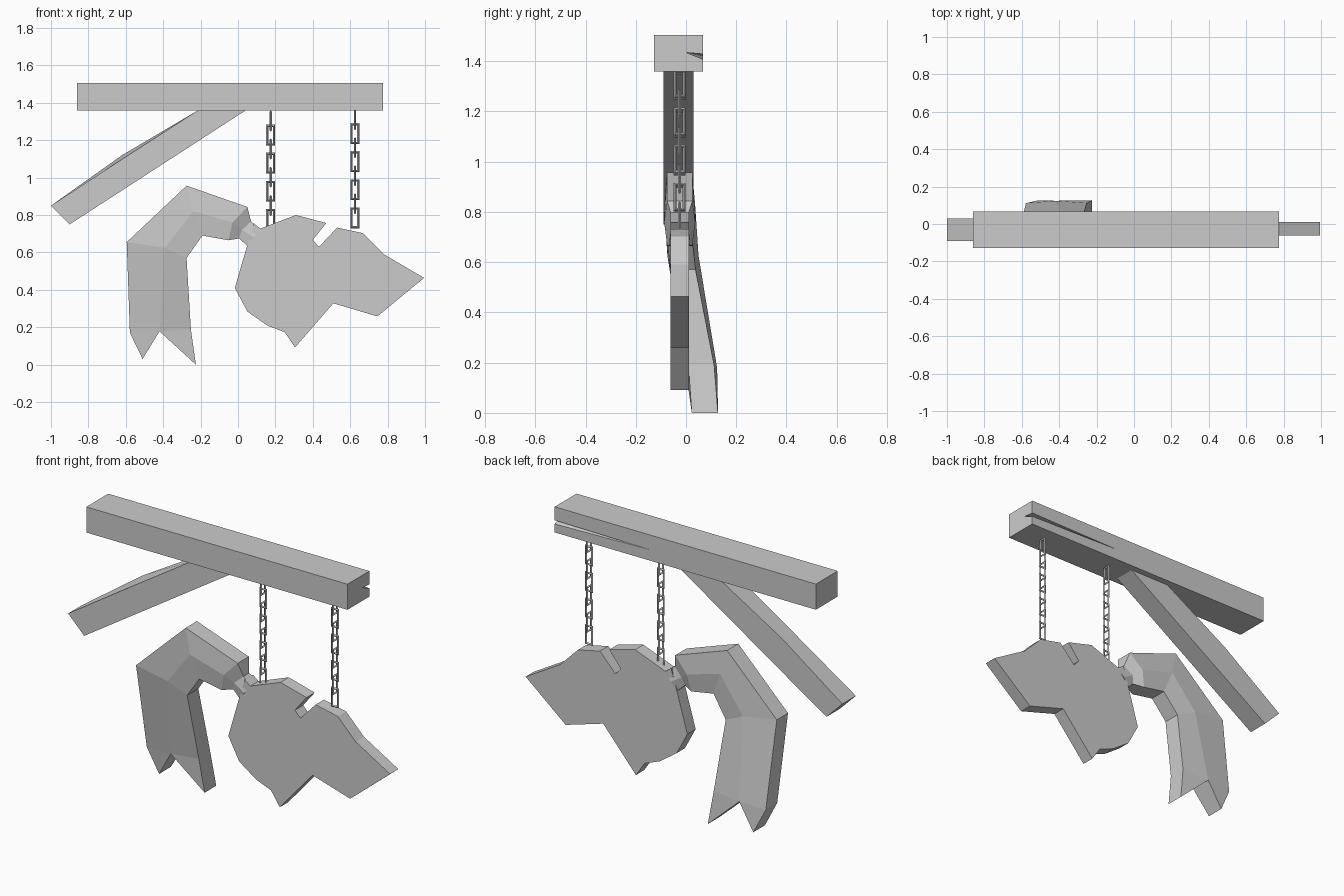
import bpy
import bmesh
from math import pi
from mathutils import Matrix

cube = bpy.data.objects.get("Cube")
if cube:
    bpy.data.objects.remove(cube)

grey = bpy.data.materials.new("plain_grey")
grey.use_nodes = True
COLOUR = (0.6, 0.6, 0.6, 1)
grey.diffuse_color = COLOUR
grey.node_tree.nodes["Principled BSDF"].inputs["Base Color"].default_value = COLOUR


def finish(bm, name):
    bmesh.ops.recalc_face_normals(bm, faces=bm.faces[:])
    mesh = bpy.data.meshes.new(name)
    bm.to_mesh(mesh)
    bm.free()
    mesh.materials.append(grey)
    obj = bpy.data.objects.new(name, mesh)
    bpy.context.collection.objects.link(obj)
    return obj


def prism(profile, front, back):
    """Solid from an x-z outline, between two depths."""
    bm = bmesh.new()
    a = [bm.verts.new((x, front, z)) for x, z in profile]
    b = [bm.verts.new((x, back, z)) for x, z in profile]
    bm.faces.new(a)
    bm.faces.new(b)
    for i in range(len(a)):
        bm.faces.new((a[i - 1], a[i], b[i], b[i - 1]))
    return bm


# Beam with a long tapering crack cut into the back of one end
beam = finish(prism([(-0.86, 1.36), (0.775, 1.36), (0.775, 1.505), (-0.86, 1.505)],
                    -0.128, 0.067), "beam")
bm = bmesh.new()
wedge = [bm.verts.new(p) for p in ((0.80, 0.0, 1.435), (0.80, 0.08, 1.402),
                                   (0.80, 0.08, 1.428), (0.10, 0.075, 1.42))]
bmesh.ops.convex_hull(bm, input=wedge)
cutter = finish(bm, "crack_cutter")
cutter.hide_render = True
cutter.hide_viewport = True
cut = beam.modifiers.new("crack", "BOOLEAN")
cut.operation = "DIFFERENCE"
cut.solver = "EXACT"
cut.object = cutter

# Diagonal brace, with its front top edge worn straight
bm = prism([(-1.0, 0.85), (-0.9, 0.75), (0.045, 1.362), (-0.21, 1.362), (-0.62, 1.12)],
           -0.09, 0.03)
bm.verts.ensure_lookup_table()
bm.verts[4].co.z -= 0.022
finish(bm, "brace")

# Flat hanging board
finish(prism([(0.05, 0.64), (0.085, 0.755), (0.12, 0.728), (0.31, 0.80), (0.472, 0.757),
              (0.40, 0.667), (0.433, 0.63), (0.53, 0.733), (0.668, 0.703), (0.78, 0.59),
              (0.995, 0.464), (0.745, 0.258), (0.51, 0.328), (0.305, 0.092), (0.25, 0.173),
              (0.155, 0.21), (0.05, 0.284), (-0.017, 0.41)], -0.062, 0.012), "board")

# Curled forked tail: outer, middle and inner points per station, then front and back depth
STATIONS = [
    ((-0.578, 0.17), (-0.42, 0.178), (-0.252, 0.19), 0.01, 0.112),
    ((-0.595, 0.655), (-0.39, 0.625), (-0.275, 0.57), -0.062, 0.038),
    ((-0.275, 0.957), (-0.24, 0.82), (-0.19, 0.69), -0.075, 0.025),
    ((0.05, 0.843), (-0.03, 0.76), (-0.05, 0.665), -0.075, 0.025),
    ((0.07, 0.765), (0.02, 0.72), (0.005, 0.675), -0.05, 0.0),
    ((0.12, 0.728), (0.085, 0.68), (0.05, 0.635), -0.055, 0.005),
]
TIPS = [(-0.51, 0.03), (-0.225, 0.0)]
RIDGE = 0.012
bm = bmesh.new()
sides = []
for side in (0, 1):
    sign = 2 * side - 1
    rows = []
    for outer, mid, inner, *depth in STATIONS:
        rows.append([bm.verts.new((p[0], depth[side] + sign * (RIDGE if p is mid else 0), p[1]))
                     for p in (outer, mid, inner)])
    for r, s in zip(rows, rows[1:]):
        for i in (0, 1):
            bm.faces.new((r[i], r[i + 1], s[i + 1], s[i]))
    tips = [bm.verts.new((x, (0.023, 0.127)[side], z)) for x, z in TIPS]
    for i, tip in enumerate(tips):
        bm.faces.new((rows[0][i], tip, rows[0][i + 1]))
    low = rows[0]
    sides.append([r[0] for r in rows[::-1]] + [tips[0], low[1], tips[1]]
                 + [r[2] for r in rows] + [rows[-1][1]])
f, b = sides
for i in range(len(f)):
    bm.faces.new((f[i - 1], f[i], b[i], b[i - 1]))
finish(bm, "tail")

# Two chains of rectangular links, alternately turned
SECTION = [(0, 0), (0.006, -0.006), (0.012, 0), (0.006, 0.006)]


def add_link(bm, x, z, turned):
    rings = []
    for inset, depth in SECTION:
        w, h = 0.024 - inset, 0.056 - inset
        rings.append([bm.verts.new((sx * w, depth, sz * h))
                      for sx, sz in ((-1, -1), (1, -1), (1, 1), (-1, 1))])
    for k in range(4):
        r, s = rings[k - 1], rings[k]
        for i in range(4):
            bm.faces.new((r[i - 1], r[i], s[i], s[i - 1]))
    place = Matrix.Translation((x, -0.025, z))
    if turned:
        place = place @ Matrix.Rotation(pi / 2, 4, "Z")
    bmesh.ops.transform(bm, matrix=place, verts=[v for r in rings for v in r])


for name, x, top in (("inner_chain", 0.175, 1.302), ("outer_chain", 0.625, 1.31)):
    bm = bmesh.new()
    for n in range(8):
        add_link(bm, x, top - 0.075 * n, n % 2 == 0)
    finish(bm, name)
